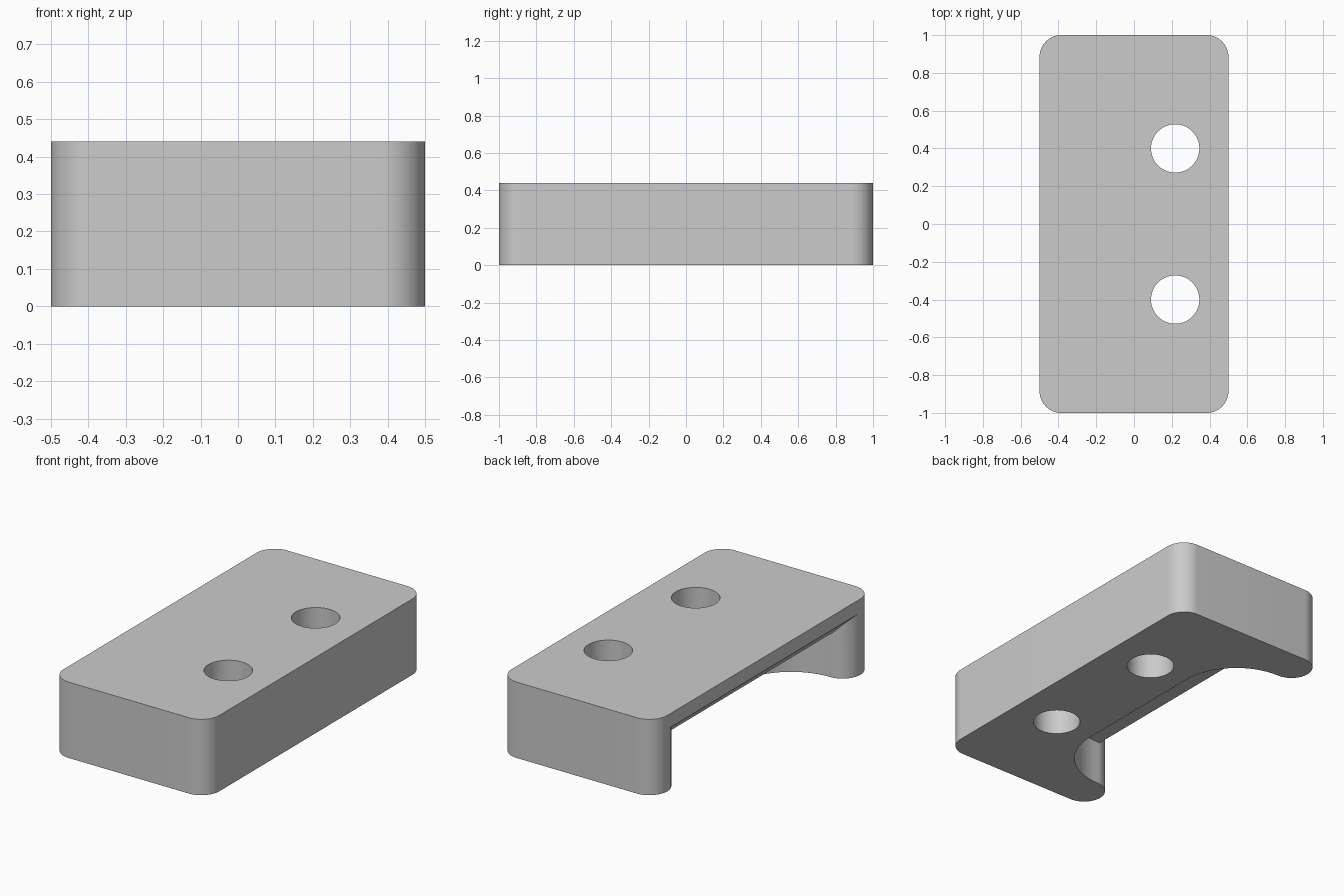
import bpy
import bmesh
from math import cos, sin, radians
from mathutils import Matrix

cube = bpy.data.objects.get("Cube")
if cube:
    bpy.data.objects.remove(cube, do_unlink=True)

HEIGHT = 0.44
HALF_X, HALF_Y, CORNER = 0.5, 1.0, 0.115
CEILING, CHAMFER = 0.26, 0.1         # pocket ceiling and its sloped outer edge
POCKET_R, POCKET_Y = 0.355, 0.415    # large inner fillets of the pocket
HOLE_X, HOLE_Y, HOLE_R = 0.218, 0.4, 0.128

grey = bpy.data.materials.new("plain_grey")
grey.use_nodes = True
colour = (0.6, 0.6, 0.6, 1)
grey.diffuse_color = colour
grey.node_tree.nodes["Principled BSDF"].inputs["Base Color"].default_value = colour


def arc(cx, cy, r, start, end, steps=16):
    """Points along an arc, angles in degrees."""
    angles = [radians(start + (end - start) * i / steps) for i in range(steps + 1)]
    return [(cx + r * cos(a), cy + r * sin(a)) for a in angles]


def prism(name, outline, z0, z1):
    """Extrude a closed outline straight up."""
    bm = bmesh.new()
    face = bm.faces.new([bm.verts.new((x, y, z0)) for x, y in outline])
    top = bmesh.ops.extrude_face_region(bm, geom=[face])["geom"]
    verts = [v for v in top if isinstance(v, bmesh.types.BMVert)]
    bmesh.ops.translate(bm, verts=verts, vec=(0, 0, z1 - z0))
    bmesh.ops.recalc_face_normals(bm, faces=bm.faces)
    mesh = bpy.data.meshes.new(name)
    bm.to_mesh(mesh)
    bm.free()
    mesh.materials.append(grey)
    obj = bpy.data.objects.new(name, mesh)
    bpy.context.collection.objects.link(obj)
    return obj


def combine(target, tool, operation):
    """Apply a boolean and remove the tool object."""
    tool.hide_render = True
    bpy.ops.object.select_all(action='DESELECT')
    bpy.context.view_layer.objects.active = target
    target.select_set(True)
    mod = target.modifiers.new("boolean", 'BOOLEAN')
    mod.operation = operation
    mod.solver = 'EXACT'
    mod.object = tool
    bpy.ops.object.modifier_apply(modifier=mod.name)
    bpy.data.objects.remove(tool, do_unlink=True)


# Rounded block
ix, iy = HALF_X - CORNER, HALF_Y - CORNER
outline = (arc(ix, iy, CORNER, 0, 90) + arc(-ix, iy, CORNER, 90, 180)
           + arc(-ix, -iy, CORNER, 180, 270) + arc(ix, -iy, CORNER, 270, 360))
block = prism("mounting_block", outline, 0, HEIGHT)

# Pocket outline, leaving a rounded lobe at each end
outer = -HALF_X - 0.1
half = ([(outer, iy)] + arc(-ix, iy, CORNER, 180, 270)
        + arc(-ix, POCKET_Y, POCKET_R, 90, 0)[1:])
pocket = prism("pocket_cutter", half + [(x, -y) for x, y in reversed(half)], -0.1, 0.6)

# Pocket side profile: flat ceiling with a sloped outer edge
profile = [(outer - 0.1, -0.2), (0.2, -0.2), (0.2, CEILING),
           (-HALF_X + CHAMFER, CEILING), (outer - 0.1, CEILING + CHAMFER + 0.2)]
section = prism("pocket_section", profile, -1.2, 1.2)
section.data.transform(Matrix.Rotation(radians(90), 4, 'X'))
combine(pocket, section, 'INTERSECT')
combine(block, pocket, 'DIFFERENCE')

# Two through holes
for side in (-1, 1):
    ring = arc(HOLE_X, side * HOLE_Y, HOLE_R, 0, 360, 64)[:-1]
    combine(block, prism("hole_cutter", ring, -0.1, HEIGHT + 0.1), 'DIFFERENCE')

bpy.ops.object.shade_smooth_by_angle(angle=radians(30))
